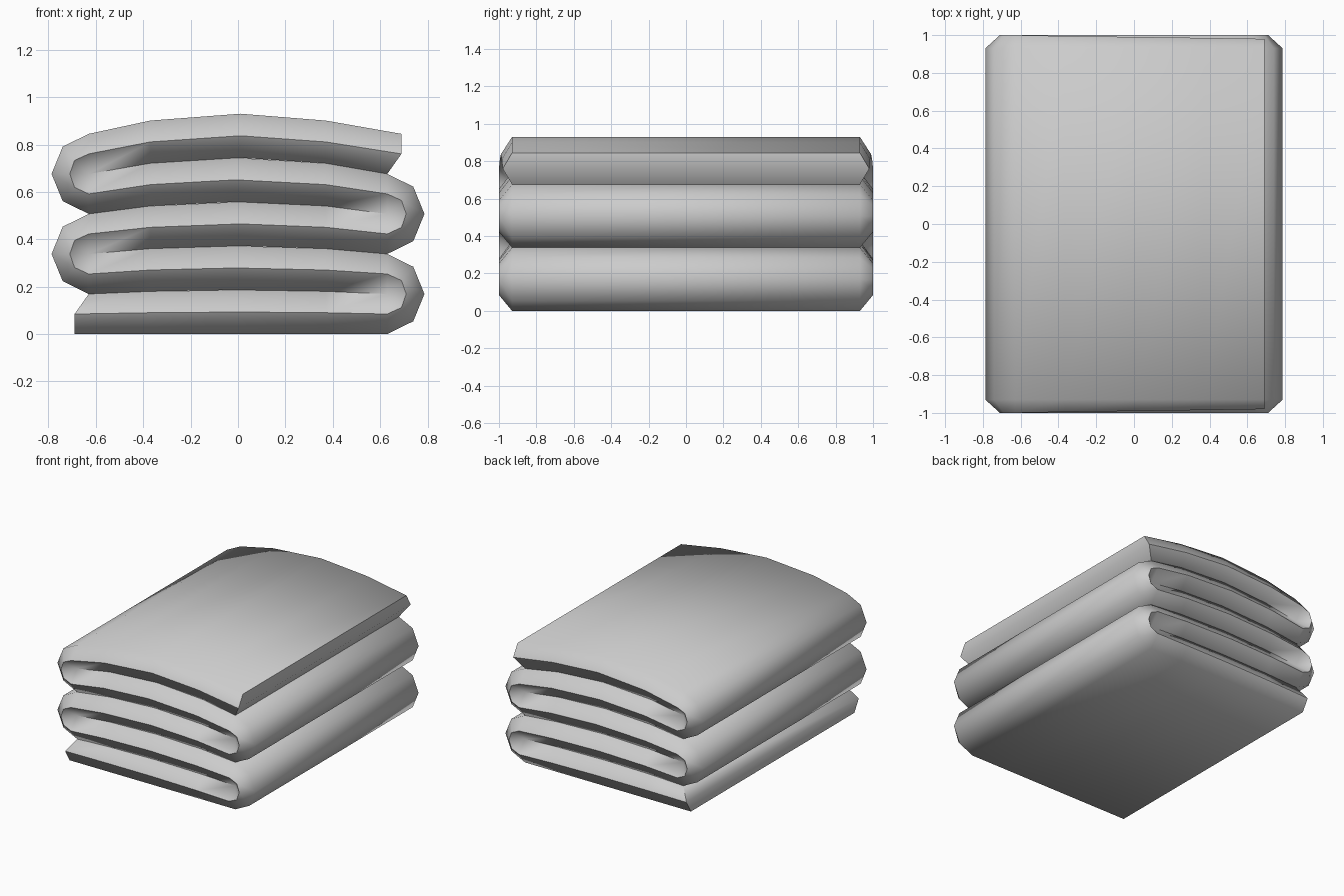
import bpy, bmesh

if "Cube" in bpy.data.objects:
    bpy.data.objects.remove(bpy.data.objects["Cube"])

STEP = 0.0845          # half of one layer's thickness
SIDE, EDGE = 0.93, 1.0  # half widths: flat surfaces, pointed side edge
BUMP = {0.69: 0, 0.63: 0, 0.37: 0.66, 0.01: 1}

bm = bmesh.new()


def pair(x, z, y):
    """Front and back vertex of one station line."""
    return bm.verts.new((x, -y, z)), bm.verts.new((x, y, z))


def level(s, x):
    """Height of half-layer s; the stack domes towards the middle."""
    return s * (STEP + 0.0085 * BUMP[abs(x)])


stations = []   # each is (side A, middle edge, side B), as vertex pairs
pivot = None
for k in range(5):
    d = 1 if k % 2 == 0 else -1
    xs = [-0.63 * d, -0.37 * d, 0.01 * d, 0.37 * d, 0.63 * d]
    new_pivot = pair(0.63 * d, STEP * (2 * k + 2), SIDE) if k < 4 else None
    # flat layer
    for i, x in enumerate(xs):
        first, last = k == 0 and i == 0, k == 4 and i == 4
        xl = -0.69 if first else x
        xu = 0.69 if last else x
        xm = xl if first else xu
        taper = 0.02 * (i / 4 if k == 4 else 1 - i / 4 if k == 0 else 0)
        low = pivot if (i == 0 and k > 0) else pair(xl, level(2 * k, xl), SIDE)
        mid = pair(xm, level(2 * k + 1, xm), EDGE - taper)
        up = new_pivot if (i == 4 and k < 4) else pair(xu, level(2 * k + 2, xu), SIDE)
        stations.append((low, mid, up) if d > 0 else (up, mid, low))
    # rounded fold up into the next layer
    if k < 4:
        zc = STEP * (2 * k + 2)
        for ox, oz, mx, mz in ((0.11, -0.115, 0.06, -0.057),
                               (0.157, 0, 0.08, 0),
                               (0.11, 0.115, 0.06, 0.057)):
            out = pair((0.63 + ox) * d, zc + oz, SIDE)
            mid = pair((0.63 + mx) * d, zc + mz, EDGE)
            stations.append((out, mid, new_pivot) if d > 0 else (new_pivot, mid, out))
    pivot = new_pivot


def face(*vs):
    vs = list(dict.fromkeys(vs))
    if len(vs) > 2:
        bm.faces.new(vs)


# skin the stations, then close both cloth ends
rings = [(a[0], m[0], b[0], b[1], m[1], a[1]) for a, m, b in stations]
for r, q in zip(rings, rings[1:]):
    for j in range(6):
        n = (j + 1) % 6
        face(r[j], r[n], q[n], q[j])
for r in (rings[0], rings[-1]):
    face(r[0], r[1], r[4], r[5])
    face(r[1], r[2], r[3], r[4])

bmesh.ops.recalc_face_normals(bm, faces=bm.faces)
mesh = bpy.data.meshes.new("folded_blanket")
bm.to_mesh(mesh)
bm.free()
blanket = bpy.data.objects.new("folded_blanket", mesh)
bpy.context.collection.objects.link(blanket)
bpy.context.view_layer.objects.active = blanket
blanket.select_set(True)
bpy.ops.object.shade_smooth_by_angle(angle=1.05)
